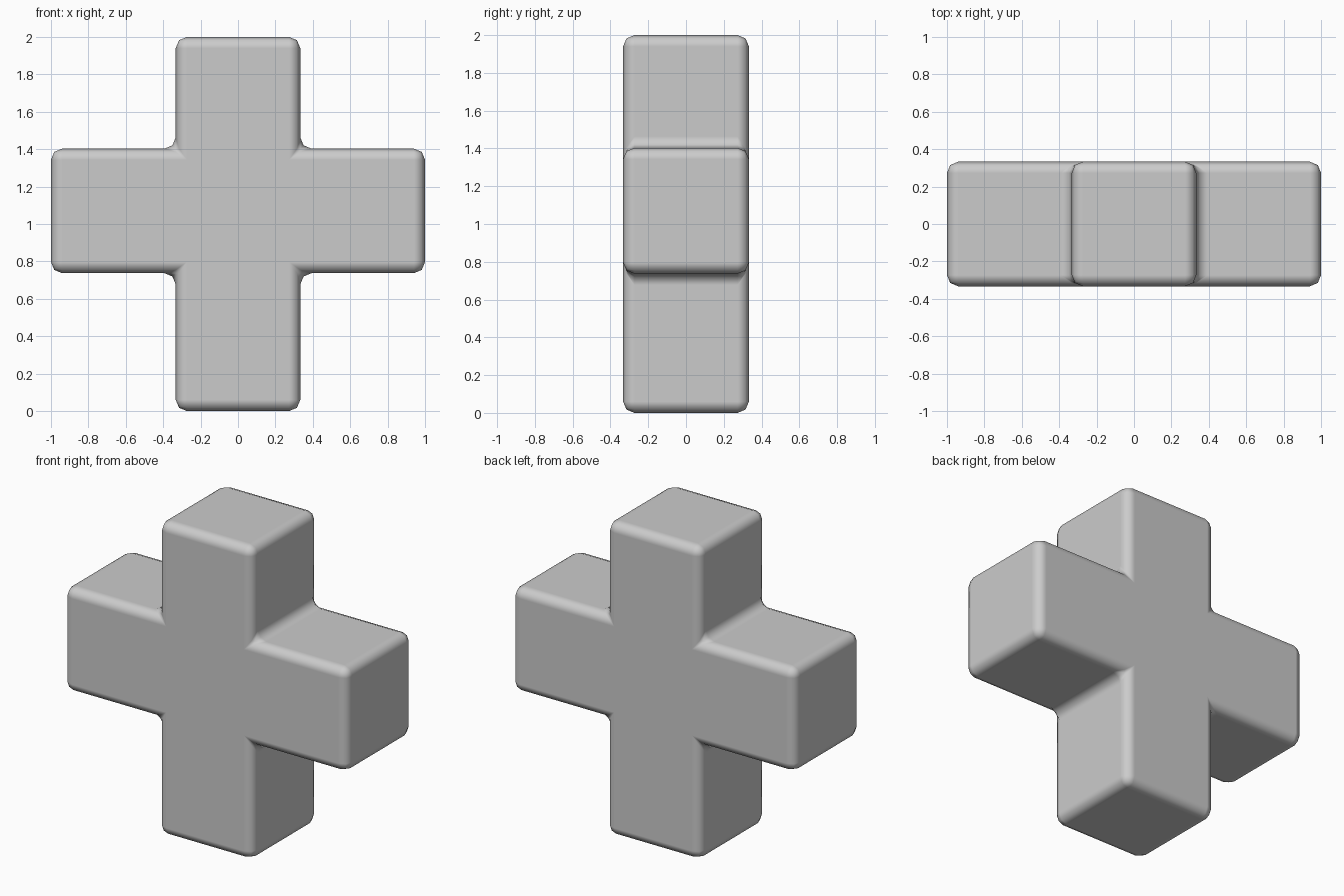
import bpy, bmesh
from mathutils import Vector

if "Cube" in bpy.data.objects:
    bpy.data.objects.remove(bpy.data.objects["Cube"])

HALF = 0.333          # half thickness of every arm
MID_Z = 1.07          # height of the crossbar centre

# Central block
bm = bmesh.new()
bmesh.ops.create_cube(bm, size=2 * HALF)
bmesh.ops.translate(bm, verts=bm.verts, vec=(0, 0, MID_Z))
bm.normal_update()

# Four arms pulled out of the block: left, right, up, down
side_faces = [f for f in bm.faces if abs(f.normal.y) < 0.5]
pulls = [(f, f.normal.copy()) for f in side_faces]
for face, direction in pulls:
    if direction.z > 0.5:
        length = 2 - MID_Z - HALF
    elif direction.z < -0.5:
        length = MID_Z - HALF
    else:
        length = 1 - HALF
    tip = bmesh.ops.extrude_discrete_faces(bm, faces=[face])["faces"][0]
    bmesh.ops.translate(bm, verts=tip.verts, vec=direction * length)
bmesh.ops.remove_doubles(bm, verts=bm.verts, dist=0.0001)
bmesh.ops.recalc_face_normals(bm, faces=bm.faces)

mesh = bpy.data.meshes.new("cross")
bm.to_mesh(mesh)
bm.free()
mesh.shade_smooth()
cross = bpy.data.objects.new("cross", mesh)
bpy.context.collection.objects.link(cross)

# Rounded outer edges and filleted inner corners
bevel = cross.modifiers.new("rounded_edges", "BEVEL")
bevel.width = 0.06
bevel.segments = 2
bevel.limit_method = "ANGLE"
bevel.harden_normals = True
